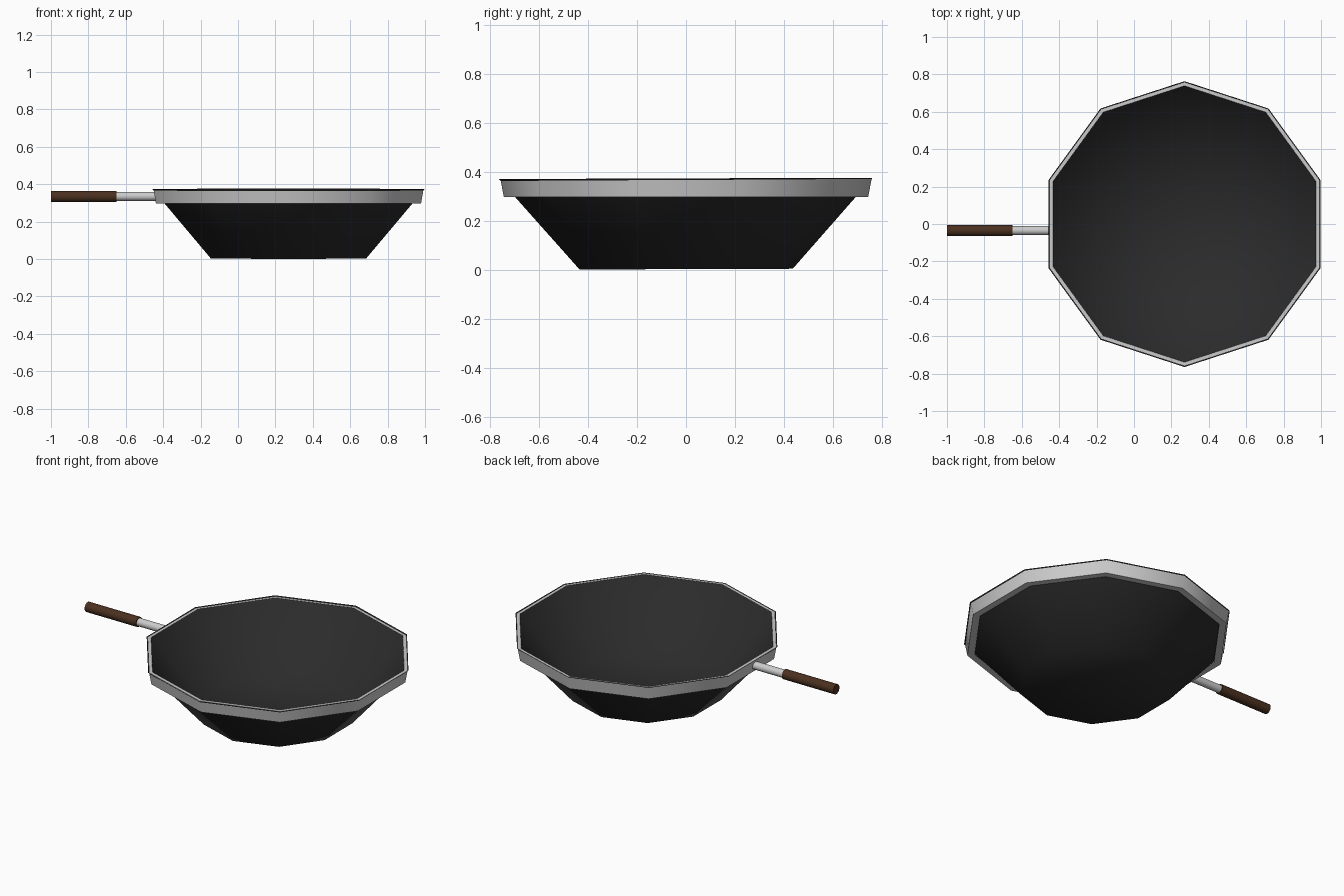
import bpy, bmesh, math
from mathutils import Matrix

if "Cube" in bpy.data.objects:
    bpy.data.objects.remove(bpy.data.objects["Cube"])

CX = 0.27      # centre of the pan along x
SIDES = 10


def material(name, rgb):
    m = bpy.data.materials.new(name)
    m.diffuse_color = (*rgb, 1)
    m.use_nodes = True
    m.node_tree.nodes["Principled BSDF"].inputs["Base Color"].default_value = m.diffuse_color
    return m


black = material("black_iron", (0.024, 0.024, 0.024))
steel = material("grey_steel", (0.60, 0.60, 0.60))
brown = material("brown_wood", (0.07, 0.03, 0.014))


def finish(bm, name, mat, angle):
    me = bpy.data.meshes.new(name)
    bm.to_mesh(me)
    bm.free()
    ob = bpy.data.objects.new(name, me)
    bpy.context.collection.objects.link(ob)
    me.materials.append(mat)
    bpy.ops.object.select_all(action='DESELECT')
    ob.select_set(True)
    bpy.context.view_layer.objects.active = ob
    bpy.ops.object.shade_smooth_by_angle(angle=math.radians(angle))
    return ob


def ring(bm, r, z):
    # decagon with a corner pointing to the front and the back
    return [bm.verts.new((CX + r * math.sin(a), -r * math.cos(a), z))
            for a in (2 * math.pi * i / SIDES for i in range(SIDES))]


def bridge(bm, a, b):
    for i in range(SIDES):
        j = (i + 1) % SIDES
        bm.faces.new((a[i], a[j], b[j], b[i]))


# Bowl: outer and inner flared shells, each with a fan floor
def shell(name, floor_r, floor_z, top_r, top_z, inward):
    bm = bmesh.new()
    floor, top = ring(bm, floor_r, floor_z), ring(bm, top_r, top_z)
    bridge(bm, floor, top)
    hub = bm.verts.new((CX, 0, floor_z))
    for i in range(SIDES):
        bm.faces.new((hub, floor[(i + 1) % SIDES], floor[i]))
    if inward:
        bmesh.ops.reverse_faces(bm, faces=bm.faces)
    else:
        bmesh.ops.rotate(bm, verts=bm.verts, cent=(CX, 0, 0.19),
                         matrix=Matrix.Rotation(math.radians(0.2), 3, 'X'))
    finish(bm, name, black, 180)


shell("bowl_outside", 0.436, 0.003, 0.764, 0.374, False)
shell("bowl_inside", 0.44, 0.035, 0.739, 0.372, True)

# Rim band: closed ring around the bowl, its top lip showing between shells
bm = bmesh.new()
loops = [ring(bm, r, z) for r, z in
         ((0.745, 0.297), (0.759, 0.371), (0.738, 0.371), (0.703, 0.297))]
for k in range(len(loops)):
    bridge(bm, loops[k], loops[(k + 1) % len(loops)])
finish(bm, "rim_band", steel, 40)


# Handle: steel rod with a thicker wooden grip
def bar(name, x0, x1, r, mat):
    bm = bmesh.new()
    bmesh.ops.create_cone(bm, cap_ends=True, segments=16, radius1=r,
                          radius2=r, depth=x1 - x0)
    bm.transform(Matrix.Translation(((x0 + x1) / 2, -0.035, 0.335))
                 @ Matrix.Rotation(math.pi / 2, 4, 'Y'))
    finish(bm, name, mat, 40)


bar("handle_rod", -0.66, -0.43, 0.024, steel)
bar("handle_grip", -1.0, -0.65, 0.03, brown)
